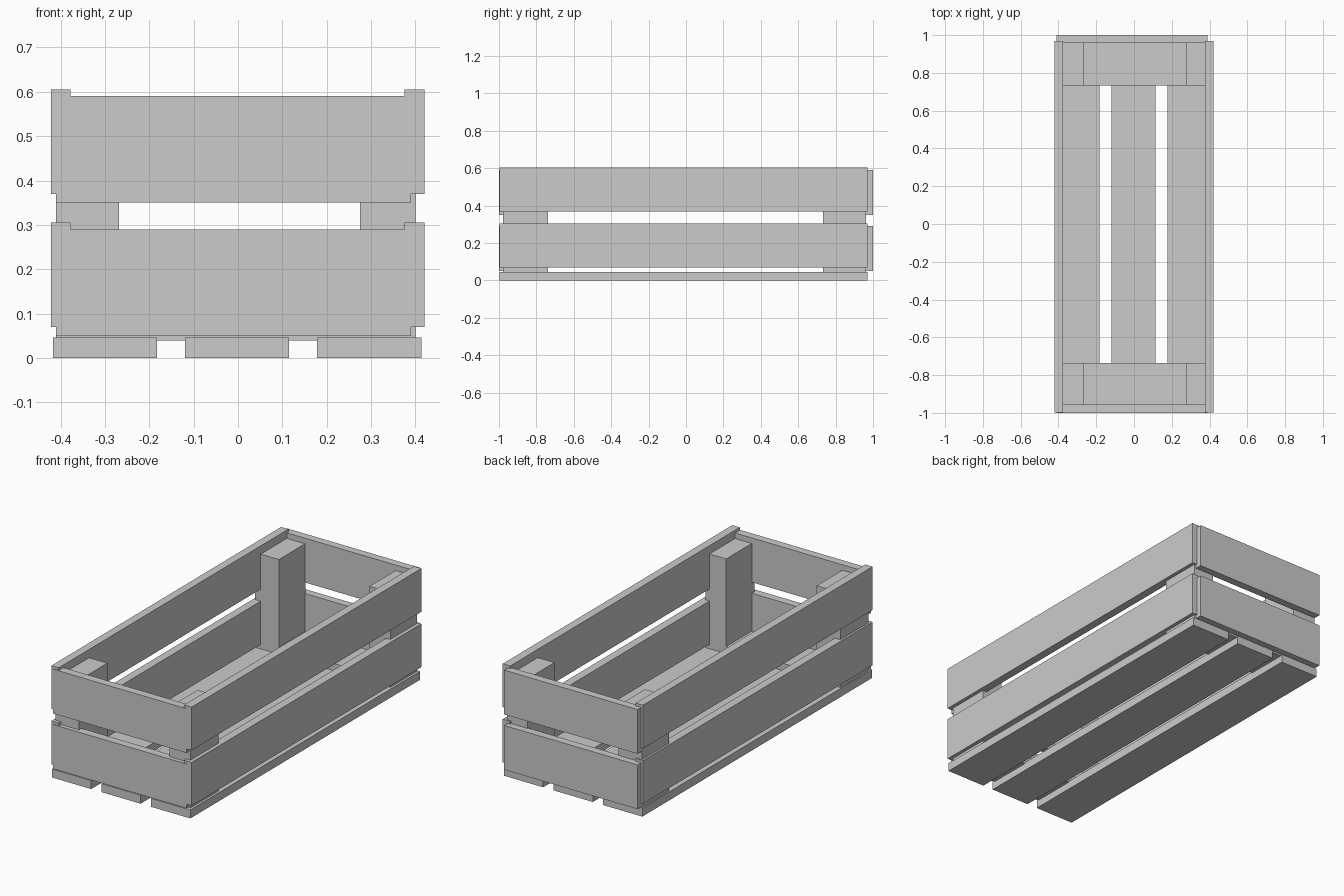
import bpy
import bmesh

if "Cube" in bpy.data.objects:
    bpy.data.objects.remove(bpy.data.objects["Cube"])


def box(name, x, y, z):
    """Box spanning the given (min, max) ranges."""
    bm = bmesh.new()
    bmesh.ops.create_cube(bm, size=1.0)
    for v in bm.verts:
        v.co = [r[0] + (c + 0.5) * (r[1] - r[0]) for c, r in zip(v.co, (x, y, z))]
    mesh = bpy.data.meshes.new(name)
    bm.to_mesh(mesh)
    bm.free()
    obj = bpy.data.objects.new(name, mesh)
    bpy.context.collection.objects.link(obj)
    return obj


# Three long floor boards
for label, x in (("left", (-0.417, -0.182)), ("middle", (-0.12, 0.115)),
                 ("right", (0.178, 0.413))):
    box("floor_board_" + label, x, (-0.998, 0.97), (0, 0.046))

# Two tiers of slats around the crate, end slats sit slightly lower
for tier, z in (("lower", 0.07), ("upper", 0.37)):
    for side, x in (("left", (-0.421, -0.377)), ("right", (0.375, 0.42))):
        box(f"{tier}_{side}_slat", x, (-0.997, 0.97), (z, z + 0.235))
    for end, y in (("front", (-1.0, -0.956)), ("back", (0.957, 1.0))):
        box(f"{tier}_{end}_slat", (-0.41, 0.39), y, (z - 0.02, z + 0.22))

# Corner posts and the cross battens that tie the floor boards together
for end, y in (("front", (-0.978, -0.737)), ("back", (0.733, 0.963))):
    box(end + "_floor_batten", (-0.405, 0.395), y, (0.04, 0.085))
    for side, x in (("left", (-0.41, -0.268)), ("right", (0.275, 0.4))):
        box(f"{end}_{side}_post", x, y, (0.042, 0.56))
